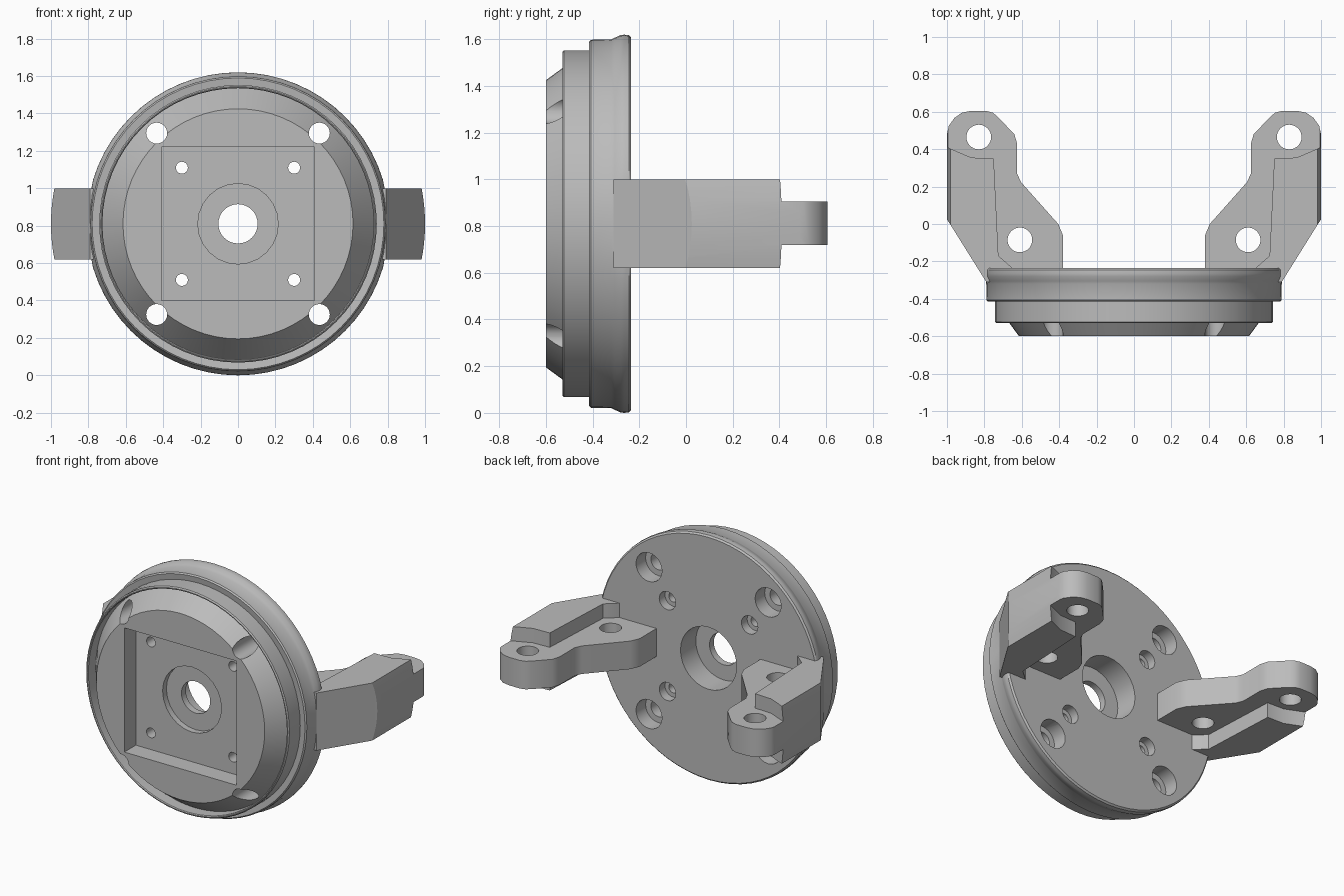
import bpy, bmesh, math

if "Cube" in bpy.data.objects:
    bpy.data.objects.remove(bpy.data.objects["Cube"])

MID = 0.81  # height of the disc axis

grey = bpy.data.materials.new("machined grey")
grey.use_nodes = True
grey.diffuse_color = (0.5, 0.5, 0.5, 1)
grey.node_tree.nodes["Principled BSDF"].inputs["Base Color"].default_value = (0.5, 0.5, 0.5, 1)


def finish(name, bm):
    bmesh.ops.recalc_face_normals(bm, faces=bm.faces)
    mesh = bpy.data.meshes.new(name)
    bm.to_mesh(mesh)
    bm.free()
    obj = bpy.data.objects.new(name, mesh)
    bpy.context.collection.objects.link(obj)
    mesh.materials.append(grey)
    return obj


def activate(obj):
    bpy.ops.object.select_all(action='DESELECT')
    obj.select_set(True)
    bpy.context.view_layer.objects.active = obj


def lathe(name, profile, sides):
    """Closed solid turned about the disc axis from (radius, y) points."""
    bm = bmesh.new()
    rings = []
    for r, y in profile:
        angles = [2 * math.pi * i / sides for i in range(sides)]
        rings.append([bm.verts.new((r * math.cos(a), y, MID + r * math.sin(a))) for a in angles])
    for a, b in zip(rings, rings[1:]):
        for i in range(sides):
            j = (i + 1) % sides
            bm.faces.new((a[i], a[j], b[j], b[i]))
    bm.faces.new(rings[0])
    bm.faces.new(rings[-1])
    return finish(name, bm)


def prism(name, outline, z0, z1):
    """Solid raised between two heights from an (x, y) outline."""
    bm = bmesh.new()
    face = bm.faces.new([bm.verts.new((x, y, z0)) for x, y in outline])
    top = bmesh.ops.extrude_face_region(bm, geom=[face])["geom"]
    moved = [v for v in top if isinstance(v, bmesh.types.BMVert)]
    bmesh.ops.translate(bm, verts=moved, vec=(0, 0, z1 - z0))
    return finish(name, bm)


def combine(obj, tool, operation='DIFFERENCE'):
    mod = obj.modifiers.new("combine", 'BOOLEAN')
    mod.object, mod.operation, mod.solver = tool, operation, 'EXACT'
    activate(obj)
    bpy.ops.object.modifier_apply(modifier=mod.name)
    bpy.data.objects.remove(tool)


def bore(obj, x, z, radius, y0, y1, sides=24):
    """Hole along y."""
    bpy.ops.mesh.primitive_cylinder_add(vertices=sides, radius=radius, depth=y1 - y0,
                                        location=(x, (y0 + y1) / 2, z), rotation=(math.pi / 2, 0, 0))
    combine(obj, bpy.context.object)


# Stepped disc: front cone, groove, thin lip, flange with a swelling rear rim
BACK = -0.235
disc = lathe("stepped_disc", [
    (0.615, -0.6), (0.725, -0.45), (0.725, -0.525), (0.73, -0.53), (0.735, -0.53),
    (0.742, -0.523), (0.742, -0.41), (0.78, -0.415), (0.788, -0.407), (0.79, -0.32),
    (0.797, -0.305), (0.808, -0.28), (0.81, -0.265), (0.808, -0.245), (0.798, BACK)], 64)
for v in disc.data.vertices:  # rim is flattened on both sides
    v.co.x = max(-0.79, min(0.79, v.co.x))

# Square front recess
h = 0.41
combine(disc, prism("recess_cutter", [(-h, -0.7), (h, -0.7), (h, -0.48), (-h, -0.48)], MID - h, MID + h))

# Centre bore with a counterbore on each face
bore(disc, 0, MID, 0.215, -0.55, -0.44)
bore(disc, 0, MID, 0.205, -0.395, 0, 32)
bore(disc, 0, MID, 0.105, -0.7, 0, 32)

# Mounting holes, counterbored from behind
for sx in (-1, 1):
    for sz in (-1, 1):
        for x, z, radius, wide, deep in ((0.3, 0.3, 0.032, 0.06, 0.06), (0.435, 0.485, 0.056, 0.095, 0.1)):
            bore(disc, sx * x, MID + sz * z, radius, -0.7, 0)
            bore(disc, sx * x, MID + sz * z, wide, BACK - deep, 0)

# Arm: thin inner plate with a rounded ear, thick outer block
plate = [(0.38, -0.27), (0.38, -0.06), (0.405, 0.0), (0.605, 0.225), (0.625, 0.27), (0.625, 0.43),
         (0.64, 0.48), (0.73, 0.575), (0.755, 0.595), (0.79, 0.605), (0.87, 0.605), (0.92, 0.595),
         (0.96, 0.567), (0.99, 0.525), (1.0, 0.48), (1.0, 0.03), (0.79, -0.3), (0.6, -0.3)]
block = [(0.62, -0.3), (0.65, -0.235), (0.725, -0.17), (0.75, 0.35), (0.87, 0.355),
         (1.01, 0.415), (1.01, 0.04), (0.99, 0.01), (0.79, -0.31)]


def make_arm(name, side):
    def flip(points):
        return [(side * x, y) for x, y in points]
    arm = prism(name, flip(plate), 0.72, 0.905)
    combine(arm, prism("block", flip(block), 0.62, 1.0), 'UNION')
    combine(arm, lathe("outer_limit", [(1.0, -1), (1.0, 1)], 128), 'INTERSECT')
    # Pin holes
    for x, y in ((0.83, 0.465), (0.61, -0.085)):
        bpy.ops.mesh.primitive_cylinder_add(vertices=32, radius=0.066, depth=1, location=(side * x, y, MID))
        combine(arm, bpy.context.object)
    return arm


parts = [disc, make_arm("left_arm", 1), make_arm("right_arm", -1)]

# Smooth curved walls, keep machined edges crisp
for part in parts:
    part.data.materials.clear()
    part.data.materials.append(grey)
    for poly in part.data.polygons:
        poly.material_index = 0
    activate(part)
    bpy.ops.object.shade_smooth_by_angle(angle=math.radians(30))
